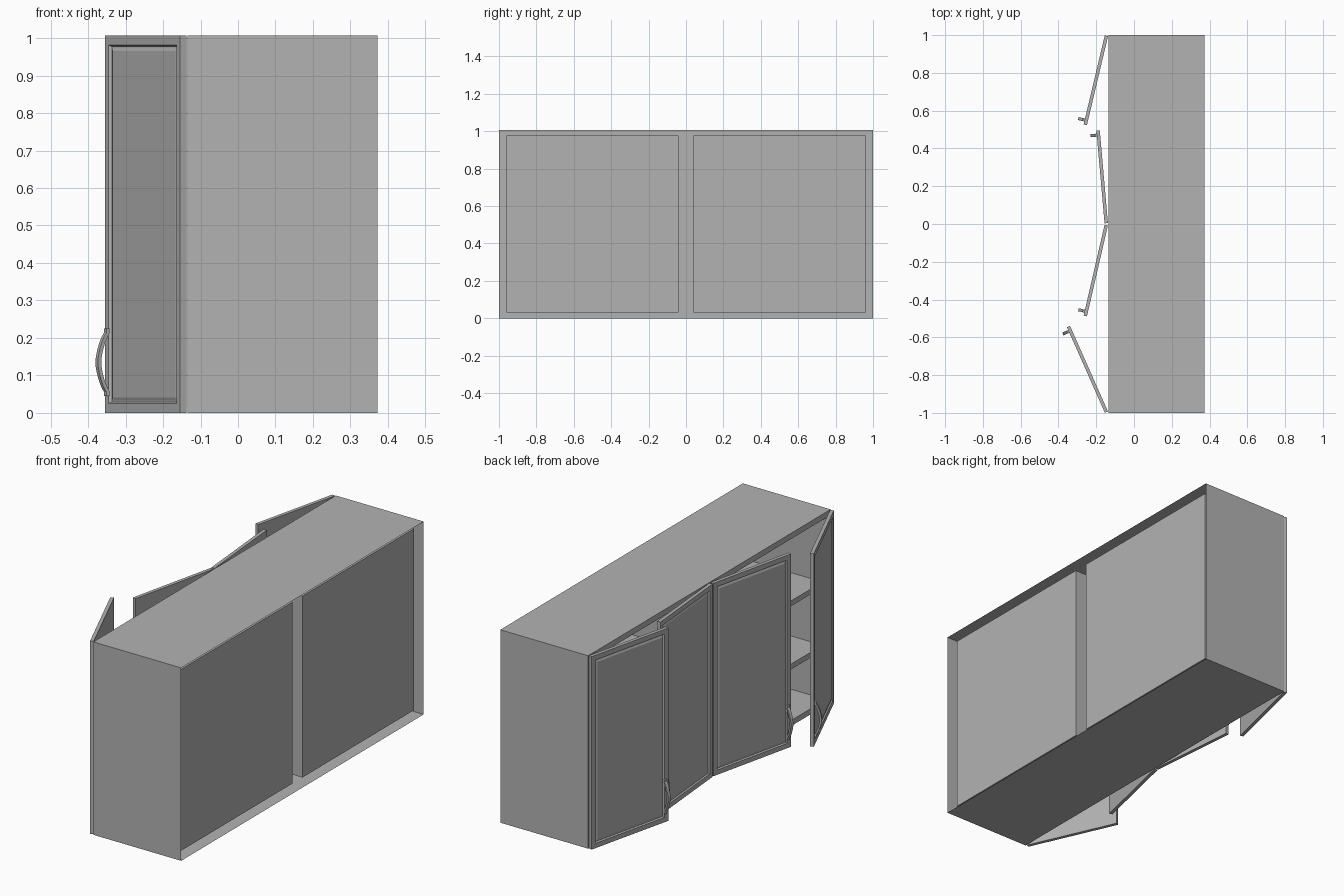
import bpy, bmesh, math
from mathutils import Matrix, Vector

old = bpy.data.objects.get("Cube")
if old:
    bpy.data.objects.remove(old, do_unlink=True)

GREY = (0.45, 0.45, 0.45, 1)
grey = bpy.data.materials.new("plain grey")
grey.use_nodes = True
grey.diffuse_color = GREY
grey.node_tree.nodes["Principled BSDF"].inputs["Base Color"].default_value = GREY

H = 1.007                       # cabinet height
FRONT, BACK = -0.135, 0.372     # open side and rear edge of the cabinet
CAVITY_BACK = 0.344


def finish(bm, name, matrix=None):
    if matrix:
        bm.transform(matrix)
    bmesh.ops.remove_doubles(bm, verts=bm.verts, dist=1e-5)
    bmesh.ops.recalc_face_normals(bm, faces=bm.faces)
    mesh = bpy.data.meshes.new(name)
    bm.to_mesh(mesh)
    bm.free()
    mesh.materials.append(grey)
    obj = bpy.data.objects.new(name, mesh)
    bpy.context.collection.objects.link(obj)
    return obj


def add_box(bm, low, high):
    low, high = Vector(low), Vector(high)
    m = Matrix.Translation((low + high) / 2) @ Matrix.Diagonal((*(high - low), 1))
    return bmesh.ops.create_cube(bm, size=1, matrix=m)["verts"]


def drop_faces(bm, verts, x):
    """Open a box by removing its face at the given x."""
    faces = {f for v in verts for f in v.link_faces}
    gone = [f for f in faces if all(abs(v.co.x - x) < 1e-4 for v in f.verts)]
    bmesh.ops.delete(bm, geom=gone, context="FACES")


# Cabinet: thin outer shell, front frame and two inner compartments
ys = [-1, -0.96, -0.04, 0.04, 0.96, 1]
zs = [0, 0.03, H - 0.03, H]

bm = bmesh.new()
shell = add_box(bm, (FRONT, -1, 0), (BACK, 1, H))
drop_faces(bm, shell, BACK)
drop_faces(bm, shell, FRONT)
finish(bm, "cabinet_shell")

bm = bmesh.new()
for i in range(5):
    for j in range(3):
        if j == 1 and i in (1, 3):
            continue
        corners = [(ys[i], zs[j]), (ys[i + 1], zs[j]),
                   (ys[i + 1], zs[j + 1]), (ys[i], zs[j + 1])]
        bm.faces.new([bm.verts.new((FRONT, y, z)) for y, z in reversed(corners)])
finish(bm, "front_frame")

for side, i in (("right", 1), ("left", 3)):
    bm = bmesh.new()
    inner = add_box(bm, (FRONT, ys[i], zs[1]), (CAVITY_BACK, ys[i + 1], zs[2]))
    drop_faces(bm, inner, FRONT)
    finish(bm, side + "_compartment")
    for n, z in enumerate((0.28, 0.61)):
        bm = bmesh.new()
        add_box(bm, (FRONT + 0.02, ys[i], z), (CAVITY_BACK - 0.002, ys[i + 1], z + 0.028))
        finish(bm, f"{side}_shelf_{n + 1}")


# Doors: local x runs from hinge to tip, local y points out of the door
def door(name, hinge, tip, thick=0.018):
    hinge, tip = Vector((*hinge, 0)), Vector((*tip, 0))
    length = (tip - hinge).length
    u = (tip - hinge).normalized()
    n = Vector((-abs(u.y), u.x * math.copysign(1, u.y), 0))
    m = Matrix((u, n, (0, 0, 1))).transposed().to_4x4()
    m.translation = hinge

    bm = bmesh.new()
    add_box(bm, (0, -thick / 2, 0), (length, thick / 2, H))
    bm.faces.ensure_lookup_table()
    face = max(bm.faces, key=lambda f: f.calc_center_median().y)
    # flat rim, bevelled groove, then a slightly raised panel
    for width, depth in ((0.036, 0), (0.006, -0.007), (0.004, 0), (0.012, 0.003)):
        bmesh.ops.inset_region(bm, faces=[face], thickness=width, depth=depth)
    finish(bm, name, m)

    # Arched pull handle near the tip
    bm = bmesh.new()
    mid, half, steps = 0.135, 0.09, 16
    x0, x1 = length - 0.032, length - 0.016
    rings = []
    for k in range(steps + 1):
        t = -1 + 2 * k / steps
        rise = 0.024 * min(1, max(0, 1.3 * (1 - abs(t) ** 1.5) - 0.25)) ** 0.8
        y, z = thick / 2 + rise, mid + half * t
        rings.append([bm.verts.new(p) for p in
                      ((x0, y, z), (x1, y, z), (x1, y + 0.01, z), (x0, y + 0.01, z))])
    for a, b in zip(rings, rings[1:]):
        for c in range(4):
            d = (c + 1) % 4
            bm.faces.new((a[c], a[d], b[d], b[c]))
    bm.faces.new(rings[0])
    bm.faces.new(rings[-1])
    handle = finish(bm, name + "_handle", m)
    for p in handle.data.polygons:
        p.use_smooth = False


door("far_left_door", (-0.146, 0.997), (-0.258, 0.525))
door("inner_left_door", (-0.147, 0.004), (-0.19, 0.495))
door("inner_right_door", (-0.147, -0.006), (-0.258, -0.487))
door("far_right_door", (-0.146, -0.996), (-0.347, -0.543))
